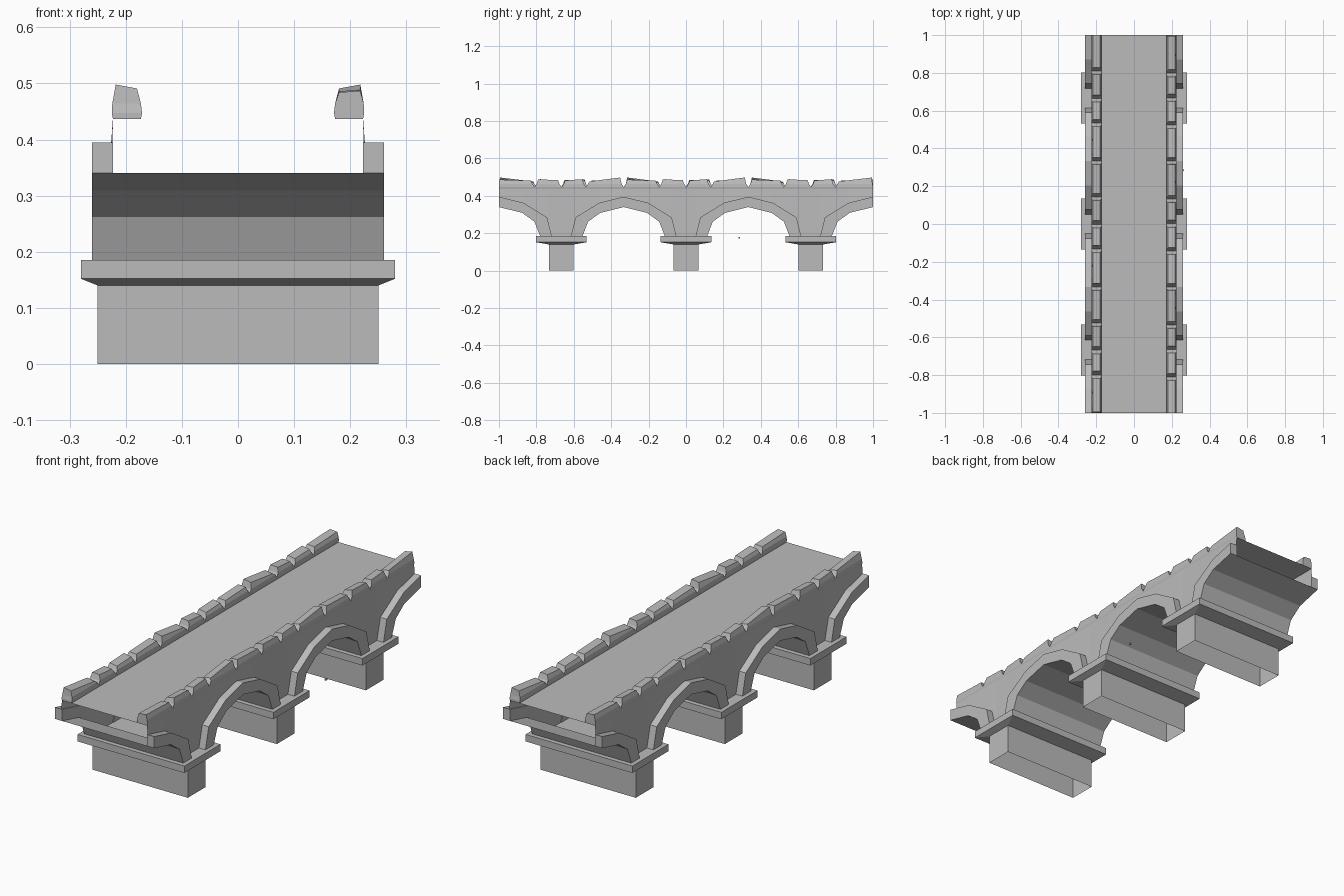
import bpy, bmesh
from mathutils import Vector

cube = bpy.data.objects.get("Cube")
if cube:
    bpy.data.objects.remove(cube, do_unlink=True)

stone = bpy.data.materials.new("grey_stone")
stone.use_nodes = True
GREY = (0.5, 0.5, 0.5, 1)
stone.diffuse_color = GREY
stone.node_tree.nodes["Principled BSDF"].inputs["Base Color"].default_value = GREY

DECK_Z, CAP_Z, WALL_X, RIM_X = 0.437, 0.185, 0.223, 0.26
BAY = 2 / 3
# half-arch outlines: (distance from crown, height)
INNER = [(0, 0.34), (0.125, 0.309), (0.19, 0.262), (0.22, CAP_Z)]
OUTER = [(0, 0.395), (0.13, 0.363), (0.257, 0.285), (0.282, CAP_Z)]
# every half arch as (crown position, direction)
HALVES = [(-1 + BAY * i, d) for i in range(4) for d in (1, -1)
          if abs(-1 + BAY * i + d * 0.2) < 1]


def add_part(name, bm, closed=True):
    bmesh.ops.remove_doubles(bm, verts=bm.verts, dist=1e-5)
    if closed:
        bmesh.ops.recalc_face_normals(bm, faces=bm.faces)
    mesh = bpy.data.meshes.new(name)
    bm.to_mesh(mesh)
    bm.free()
    mesh.materials.append(stone)
    obj = bpy.data.objects.new(name, mesh)
    bpy.context.collection.objects.link(obj)
    return obj


def quad(bm, points, facing=None):
    face = bm.faces.new([bm.verts.new(p) for p in points])
    if facing:
        face.normal_update()
        if face.normal.dot(Vector(facing)) < 0:
            face.normal_flip()


def loft(bm, rings, bottom=True, top=True):
    """Skin a stack of four-cornered rings."""
    for a, b in zip(rings, rings[1:]):
        for i in range(4):
            j = (i + 1) % 4
            quad(bm, (a[i], a[j], b[j], b[i]))
    if bottom:
        quad(bm, rings[0])
    if top:
        quad(bm, rings[-1])


def rect(hx, hy, z, y):
    return [(-hx, y - hy, z), (hx, y - hy, z), (hx, y + hy, z), (-hx, y + hy, z)]


# piers, open underneath, with flared caps
for i, label in enumerate(("front", "middle", "back")):
    y = (i - 1) * BAY
    bm = bmesh.new()
    loft(bm, [rect(0.25, 0.066, 0, y), rect(0.25, 0.066, 0.14, y),
              rect(0.28, 0.135, 0.152, y), rect(0.28, 0.135, CAP_Z, y)], bottom=False)
    add_part(label + "_pier", bm)

# vault: thin faceted underside of the arches
bm = bmesh.new()
for crown, d in HALVES:
    for (a, za), (b, zb) in zip(INNER, INNER[1:]):
        ya, yb = crown + d * a, crown + d * b
        quad(bm, ((-RIM_X, ya, za), (RIM_X, ya, za), (RIM_X, yb, zb), (-RIM_X, yb, zb)),
             facing=(0, 0, -1))
add_part("arch_vault", bm, closed=False)

# road surface
bm = bmesh.new()
quad(bm, rect(WALL_X, 1, DECK_Z, 0), facing=(0, 0, 1))
add_part("road_deck", bm, closed=False)

for side, label in ((1, "left"), (-1, "right")):
    # projecting arch rims
    bm = bmesh.new()
    for crown, d in HALVES:
        rings = [[(side * x, crown + d * p[0], p[1]) for x, p in
                  ((WALL_X, i), (RIM_X, i), (RIM_X, o), (WALL_X, o))]
                 for i, o in zip(INNER, OUTER)]
        loft(bm, rings, bottom=abs(crown) > 0.9)
    add_part(label + "_arch_rims", bm)

    # thin spandrel walls above the rims, out to each pier's centre line
    bm = bmesh.new()
    for crown, d in HALVES:
        line = OUTER + [(BAY / 2, CAP_Z)]
        for (a, za), (b, zb) in zip(line, line[1:]):
            ya, yb = crown + d * a, crown + d * b
            quad(bm, ((side * 0.226, ya, za), (side * 0.226, yb, zb),
                      (side * WALL_X, yb, DECK_Z), (side * WALL_X, ya, DECK_Z)),
                 facing=(side, 0, 0))
    add_part(label + "_side_wall", bm, closed=False)

    # parapet stones, worn tops: (start, end, top at start, top at end) in each bay
    bm = bmesh.new()
    pattern = [(0, 0.19, 0.487, 0.481), (0.19, 0.335, 0.488, 0.484),
               (0.335, 0.465, 0.482, 0.489), (0.465, BAY, 0.477, 0.498)]
    for bay in range(3):
        for n, (s, e, zs, ze) in enumerate(pattern):
            y0, y1 = -1 + bay * BAY + s, -1 + bay * BAY + e
            c0 = 0 if (bay, n) == (0, 0) else 0.019
            c1 = 0.006 if (bay, n) == (2, 3) else 0.019
            lean = 0.007 if n % 2 else 0.003

            def ring(xi, xo, ya, yb, za, zb, drop):
                # turned half round for the opposite side
                pts = ((xi, ya, za - drop), (xo, ya, za), (xo, yb, zb), (xi, yb, zb - drop))
                return [(side * x, side * y, z) for x, y, z in pts]

            loft(bm, [ring(0.173, WALL_X, y0, y1, DECK_Z, DECK_Z, 0),
                      ring(0.171, 0.225, y0, y1, 0.447, 0.447, 0),
                      ring(0.173, 0.224, y0 + c0 * 0.6, y1 - c1 * 0.6, 0.464, 0.464, 0),
                      ring(0.18, 0.218, y0 + c0, y1 - c1, zs, ze, lean)])
    add_part(label + "_parapet_stones", bm)

# tiny loose chip beside an arch
bm = bmesh.new()
bmesh.ops.create_cube(bm, size=0.008)
chip = add_part("loose_chip", bm)
chip.location = (0.262, 0.285, 0.176)
